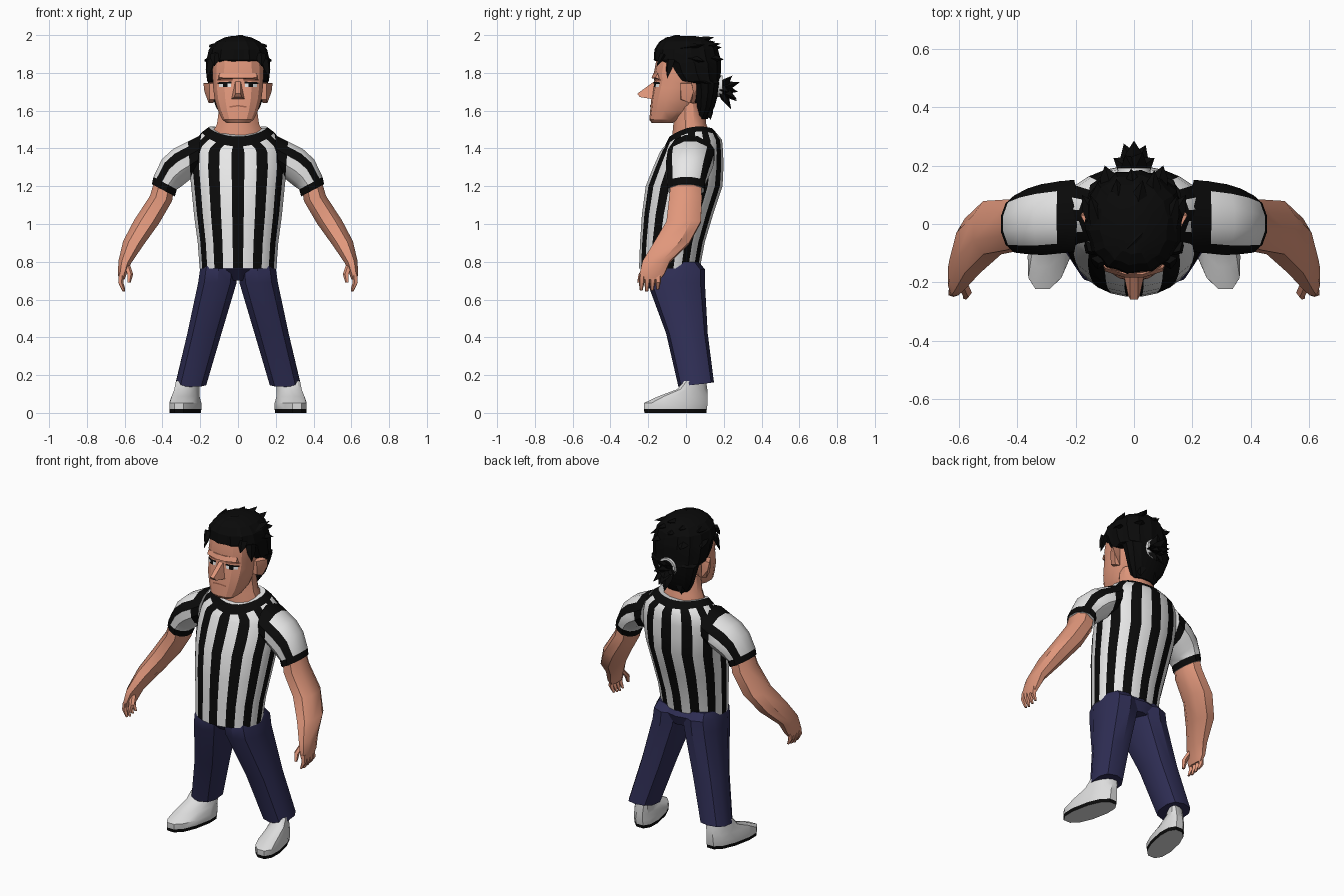
import bpy, bmesh, math
from mathutils import Vector
from mathutils.bvhtree import BVHTree

if "Cube" in bpy.data.objects:
    bpy.data.objects.remove(bpy.data.objects["Cube"])


def material(name, rgb):
    m = bpy.data.materials.new(name)
    m.diffuse_color = (*rgb, 1)
    m.use_nodes = True
    m.node_tree.nodes["Principled BSDF"].inputs["Base Color"].default_value = m.diffuse_color
    return m


SKIN = material("skin", (0.75, 0.31, 0.20))
SKIN_DARK = material("dark skin", (0.36, 0.13, 0.08))
WHITE = material("shirt white", (0.82, 0.82, 0.82))
BLACK = material("black", (0.003, 0.003, 0.003))
NAVY = material("navy", (0.028, 0.027, 0.09))
SHOE = material("shoe grey", (0.72, 0.72, 0.72))
EYE = material("eye white", (0.8, 0.8, 0.8))


def finish(name, bm, mats, mirror=False, angle=35):
    bmesh.ops.recalc_face_normals(bm, faces=bm.faces[:])
    me = bpy.data.meshes.new(name)
    bm.to_mesh(me)
    bm.free()
    ob = bpy.data.objects.new(name, me)
    bpy.context.collection.objects.link(ob)
    for m in mats:
        me.materials.append(m)
    bpy.ops.object.select_all(action='DESELECT')
    ob.select_set(True)
    bpy.context.view_layer.objects.active = ob
    bpy.ops.object.shade_smooth_by_angle(angle=math.radians(angle))
    if mirror:
        ob.modifiers.new("mirror", 'MIRROR')
    return ob


def ring(ax, az, bx, bz, yf, yb, n=12, e=1.0, tilt=0, drop=0, skew=0, ridge=0):
    """Rounded section from point a to point b in xz, spanning yf..yb in depth."""
    pts = []
    for k in range(n):
        t = (k - 0.5) * 2 * math.pi / n
        c, s = math.cos(t), math.sin(t)
        r = 1 - ridge * (k % 2)
        c2 = math.copysign(abs(c) ** e, c) * r
        s2 = math.copysign(abs(s) ** e, s) * r
        pts.append(Vector(((ax + bx) / 2 + (ax - bx) / 2 * c2 + skew * s2,
                           (yf + yb) / 2 - (yb - yf) / 2 * s2,
                           (az + bz) / 2 + (az - bz) / 2 * c2 + tilt * s - drop * s * s)))
    return pts


def level(z, w, yf, yb, **kw):
    return ring(w, z, -w, z, yf, yb, **kw)


def loft(name, rings, mats, rule=None, mirror=False, angle=35):
    bm = bmesh.new()
    rows = [[bm.verts.new(p) for p in r] for r in rings]
    n = len(rows[0])
    for j in range(len(rows) - 1):
        for k in range(n):
            f = bm.faces.new((rows[j][k], rows[j][(k + 1) % n],
                              rows[j + 1][(k + 1) % n], rows[j + 1][k]))
            f.material_index = rule(j, k) if rule else 0
    bm.faces.new(rows[0])
    bm.faces.new(rows[-1])
    return finish(name, bm, mats, mirror, angle)


def hull(name, pts, mat, mirror=False):
    bm = bmesh.new()
    for p in pts:
        bm.verts.new(p)
    bmesh.ops.convex_hull(bm, input=bm.verts[:])
    return finish(name, bm, [mat], mirror)


def spikes(name, items, mat):
    """Tapered locks: (base, tip, radius)."""
    bm = bmesh.new()
    for base, tip, r in items:
        b, t = Vector(base), Vector(tip)
        q = (t - b).to_track_quat('Z', 'Y')
        pts = [(1, 0, 0), (0, .6, 0), (-1, 0, 0), (0, -.6, 0)]
        low = [bm.verts.new(b + q @ (Vector(p) * r)) for p in pts]
        mid = [bm.verts.new(b.lerp(t, .5) + q @ (Vector(p) * r * .75)) for p in pts]
        top = bm.verts.new(t)
        bm.faces.new(low)
        for k in range(4):
            m = (k + 1) % 4
            bm.faces.new((low[k], low[m], mid[m], mid[k]))
            bm.faces.new((mid[k], mid[m], top))
    return finish(name, bm, [mat])


# Striped shirt body with a black collar
T = dict(n=24)
shirt = [level(.765, .205, -.25, .075, **T), level(.9, .215, -.245, .10, **T),
         level(1.05, .235, -.235, .145, **T), level(1.2, .25, -.215, .195, **T),
         level(1.3, .26, -.175, .20, **T), level(1.38, .255, -.14, .198, **T),
         level(1.43, .24, -.13, .192, tilt=-.025, drop=.01, **T),
         level(1.485, .19, -.115, .172, tilt=-.03, drop=.045, **T),
         level(1.512, .155, -.088, .14, tilt=-.022, drop=.028, **T)]
loft("shirt_body", shirt, [WHITE, BLACK], lambda j, k: 1 if j == 7 or (k + 1) % 2 else 0)

# Sleeves: black armhole seam, two stripes and a black cuff
sleeve = [ring(.195, 1.475, .22, 1.26, -.10, .155), ring(.265, 1.44, .25, 1.235, -.105, .15),
          ring(.345, 1.40, .275, 1.215, -.11, .14), ring(.405, 1.345, .30, 1.195, -.107, .125),
          ring(.45, 1.25, .322, 1.182, -.102, .105), ring(.458, 1.212, .332, 1.145, -.10, .10)]
loft("sleeve", sleeve, [WHITE, BLACK],
     lambda j, k: 1 if j in (0, 4) or k in (2, 10) else 0, mirror=True)

# Arms and hands
A = dict(n=8, e=.85)
loft("arm", [ring(.44, 1.25, .335, 1.19, -.085, .085, **A), ring(.47, 1.15, .345, 1.12, -.095, .09, **A),
             ring(.555, 1.02, .415, 1.0, -.11, .085, **A), ring(.612, .91, .495, .89, -.175, .025, **A),
             ring(.634, .81, .565, .79, -.235, -.08, **A), ring(.638, .74, .59, .73, -.25, -.11, **A),
             ring(.632, .705, .60, .705, -.245, -.135, **A)], [SKIN], mirror=True)


def digit(name, path, r):
    loft(name, [ring(x + r * f, z, x - r * f, z, y - r * f, y + r * f, n=5)
                for (x, y, z), f in zip(path, (1, .95, .5))], [SKIN], mirror=True)


for i in range(4):
    y = -.232 + .029 * i
    digit(f"finger_{i + 1}", [(.617, y, .735), (.622, y - .003, .69),
                              (.605, y - .005, .642 + .006 * abs(i - 1))], .016)
digit("thumb", [(.588, -.20, .78), (.572, -.235, .735), (.577, -.25, .69)], .018)

# Trousers
L = dict(n=10, e=.8)
loft("trouser_leg", [ring(.19, .80, .0, .80, -.20, .065, **L), ring(.205, .76, .0, .76, -.215, .10, **L),
                     ring(.215, .69, .003, .69, -.205, .10, **L),
                     ring(.272, .42, .084, .42, -.105, .115, **L),
                     ring(.335, .15, .165, .15, -.04, .148, tilt=-.012, **L)], [NAVY], mirror=True)
loft("trouser_seat", [level(.70, .10, -.16, .08, **L), level(.76, .19, -.215, .10, **L),
                      level(.81, .18, -.20, .06, **L)], [NAVY])

# Shoes with a black sole
S = dict(n=12, e=.85, skew=.035)
loft("shoe", [ring(.353, 0, .205, 0, -.225, .112, **S), ring(.355, .02, .203, .02, -.228, .115, **S),
              ring(.355, .052, .203, .052, -.228, .12, **S),
              ring(.342, .088, .213, .088, -.15, .118, **S),
              ring(.325, .125, .215, .125, -.05, .115, **S),
              ring(.315, .17, .215, .17, -.01, .108, **S)],
     [SHOE, BLACK], lambda j, k: 1 if j == 0 else 0, mirror=True)

# Neck and head
loft("neck", [level(1.40, .145, -.075, .125), level(1.48, .142, -.075, .13),
              level(1.53, .115, -.07, .11), level(1.64, .10, -.07, .10)], [SKIN])
H = dict(n=14, e=.75)
head = loft("head", [level(1.535, .062, -.182, -.07, **H), level(1.552, .085, -.194, -.03, **H),
                     level(1.60, .108, -.19, .03, **H), level(1.66, .126, -.184, .06, **H),
                     level(1.72, .134, -.174, .10, **H), level(1.76, .136, -.168, .12, **H),
                     level(1.80, .138, -.17, .12, **H), level(1.88, .132, -.155, .12, **H),
                     level(1.94, .10, -.11, .10, **H)], [SKIN], angle=25)
hull("nose", [(s * x, y, z) for s in (1, -1) for x, y, z in
              ((.014, -.16, 1.76), (.012, -.182, 1.745), (.013, -.258, 1.69),
               (.02, -.245, 1.672), (.036, -.17, 1.66))], SKIN)
hull("brow_ridge", [(s * x, y, z) for s in (1, -1) for x, y, z in
                    ((.105, -.14, 1.765), (.10, -.162, 1.775), (.10, -.15, 1.80),
                     (.03, -.183, 1.772), (.03, -.172, 1.80))], SKIN)
hull("ear", [(.125, -.03, 1.66), (.125, -.03, 1.745), (.15, -.03, 1.745), (.183, .03, 1.745),
             (.178, .04, 1.70), (.155, .02, 1.64), (.13, .03, 1.64), (.15, -.025, 1.66),
             (.13, .03, 1.75)], SKIN, mirror=True)

# Painted face details laid on the head surface
tree = BVHTree.FromPolygons([v.co for v in head.data.vertices],
                            [p.vertices[:] for p in head.data.polygons])


def plate(name, x0, x1, z0, z1, lift, mat, slope=0):
    bm = bmesh.new()
    rows = []
    for z in (z0, z1):
        row = []
        for i in range(5):
            x = x0 + (x1 - x0) * i / 4
            zz = z + slope * i / 4
            hit = tree.ray_cast(Vector((x, -1, zz)), Vector((0, 1, 0)))[0]
            row.append(bm.verts.new((x, hit.y - lift, zz)))
        rows.append(row)
    for i in range(4):
        bm.faces.new((rows[0][i], rows[0][i + 1], rows[1][i + 1], rows[1][i]))
    finish(name, bm, [mat], mirror=True)


plate("eye", .036, .10, 1.724, 1.746, .003, EYE)
plate("iris", .056, .08, 1.724, 1.746, .005, BLACK)
plate("eyelash", .034, .108, 1.744, 1.754, .006, BLACK, -.004)
plate("eyebrow", .03, .11, 1.757, 1.768, .004, SKIN_DARK)
plate("mouth", .0, .045, 1.622, 1.63, .003, SKIN_DARK, -.006)

# Hair cap with ridged locks
R = dict(n=28, e=.9, ridge=.045)
loft("hair", [level(z, w, f, b, **R) for z, w, f, b in (
    (1.555, .075, .045, .115), (1.62, .118, .045, .152), (1.70, .145, .04, .174),
    (1.745, .158, .03, .182), (1.757, .164, -.075, .183), (1.80, .168, -.115, .185),
    (1.85, .170, -.138, .186), (1.868, .168, -.172, .185), (1.925, .155, -.168, .17),
    (1.965, .118, -.142, .14), (1.988, .07, -.105, .09), (1.996, .03, -.06, .04))],
    [BLACK], angle=20)
locks = [((.01, .05, 1.965), (.03, .15, 1.99), .035), ((-.05, .06, 1.955), (-.06, .155, 1.965), .035),
         ((.06, .08, 1.94), (.07, .185, 1.955), .035), ((0, .11, 1.93), (-.01, .19, 1.935), .035),
         ((-.02, -.08, 1.975), (.03, -.03, 2.0), .03)]
for s in (1, -1):
    locks += [((s * .11, -.02, 1.93), (s * .15, .10, 1.95), .035),
              ((s * .13, .02, 1.88), (s * .178, .10, 1.86), .035),
              ((s * .145, -.08, 1.87), (s * .165, -.10, 1.77), .03),
              ((s * .12, -.12, 1.90), (s * .125, -.155, 1.835), .028),
              ((s * .08, .13, 1.88), (s * .10, .20, 1.87), .035),
              ((s * .05, .12, 1.63), (s * .06, .13, 1.55), .035)]
spikes("hair_locks", locks, BLACK)

# Ponytail and its white band
spikes("ponytail", [((0, .18, 1.72), tip, .045) for tip in (
    (0, .285, 1.75), (.03, .245, 1.785), (-.035, .275, 1.70), (.04, .27, 1.66),
    (-.02, .24, 1.605), (.02, .225, 1.62), (.07, .225, 1.70), (-.07, .225, 1.71),
    (-.03, .235, 1.77), (.0, .27, 1.65))], BLACK)
bm = bmesh.new()
loops = [[bm.verts.new((r * math.cos(a), y, 1.73 + r * math.sin(a)))
          for a in (i * math.pi / 8 for i in range(16))]
         for r, y in ((.058, .165), (.056, .192), (.042, .192), (.042, .165))]
for j in range(4):
    for i in range(16):
        p, q, m = loops[j], loops[(j + 1) % 4], (i + 1) % 16
        bm.faces.new((p[i], p[m], q[m], q[i]))
finish("hair_band", bm, [WHITE])
